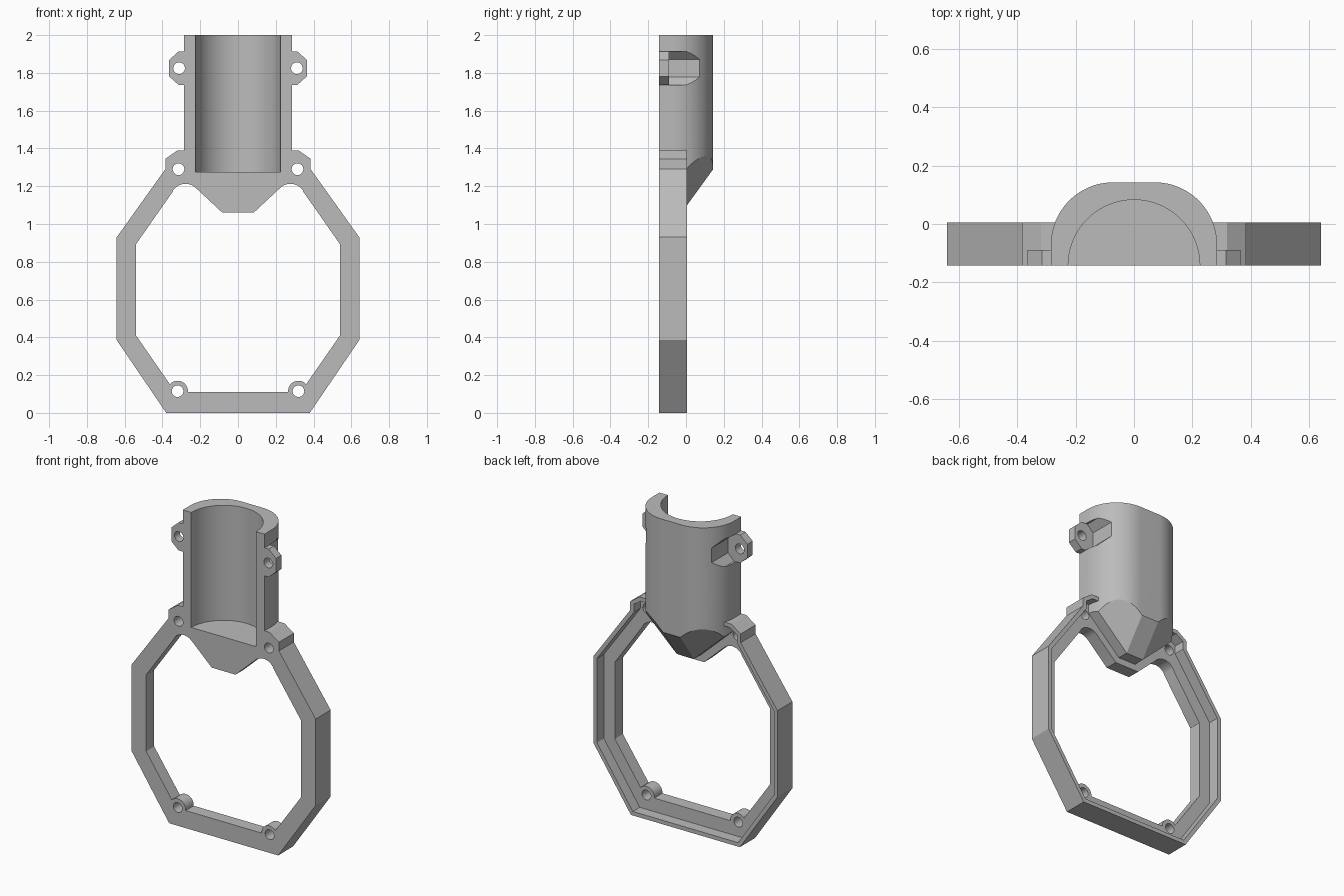
import bpy, bmesh, math
from mathutils import Vector

cube = bpy.data.objects.get("Cube")
if cube:
    bpy.data.objects.remove(cube, do_unlink=True)

FRONT, LEDGE, BACK = -0.143, -0.063, 0.006

grey = bpy.data.materials.new("plain grey")
grey.use_nodes = True
grey.diffuse_color = (0.5, 0.5, 0.5, 1)
grey.node_tree.nodes["Principled BSDF"].inputs["Base Color"].default_value = (0.5, 0.5, 0.5, 1)


def arc(cx, cy, r, start, end, n):
    angles = [math.radians(start + (end - start) * i / n) for i in range(n + 1)]
    return [(cx + r * math.cos(a), cy + r * math.sin(a)) for a in angles]


def mirrored(half):
    return half + [(-x, v) for x, v in reversed(half)]


def to_object(name, bm):
    bmesh.ops.recalc_face_normals(bm, faces=bm.faces[:])
    mesh = bpy.data.meshes.new(name)
    bm.to_mesh(mesh)
    bm.free()
    obj = bpy.data.objects.new(name, mesh)
    bpy.context.collection.objects.link(obj)
    mesh.materials.append(grey)
    return obj


def prism_mesh(points, axis, low, high):
    """Extrude a closed outline along y or z."""
    bm = bmesh.new()
    place = (lambda u, v, w: (u, w, v)) if axis == "y" else (lambda u, v, w: (u, v, w))
    face = bm.faces.new([bm.verts.new(place(u, v, low)) for u, v in points])
    new = bmesh.ops.extrude_face_region(bm, geom=[face])["geom"]
    bmesh.ops.translate(bm, verts=[g for g in new if isinstance(g, bmesh.types.BMVert)],
                        vec=place(0, 0, high - low))
    return bm


def prism(name, points, axis, low, high):
    return to_object(name, prism_mesh(points, axis, low, high))


def combine(target, other, operation):
    mod = target.modifiers.new(operation.lower(), "BOOLEAN")
    mod.operation, mod.solver, mod.object = operation, "EXACT", other
    bpy.context.view_layer.objects.active = target
    bpy.ops.object.modifier_apply(modifier=mod.name)
    bpy.data.objects.remove(other, do_unlink=True)


# Octagonal frame with shoulder tabs
outer = [(0.38, 0), (0.642, 0.385), (0.642, 0.93), (0.385, 1.29),
         (0.385, 1.345), (0.32, 1.39), (0.2, 1.39)]
frame = prism("frame", mirrored(outer), "y", FRONT, BACK)

# Recess in the back leaves a thin outer lip
inset = [(0.367, 0.025), (0.617, 0.393), (0.617, 0.922), (0.36, 1.282),
         (0.36, 1.332), (0.312, 1.365), (0.2, 1.365)]
combine(frame, prism("recess", mirrored(inset), "y", LEDGE, 0.3), "DIFFERENCE")

# Opening, scalloped around the two lower screw bosses
opening = arc(0.32, 0.115, 0.055, 185, 42, 16)
opening += [(0.54, 0.41), (0.54, 0.893), (0.345, 1.172)]
opening += arc(0.278, 1.133, 0.08, 36, 128, 10) + [(0.083, 1.06)]
combine(frame, prism("opening", mirrored(opening), "y", -0.4, 0.4), "DIFFERENCE")

# Half-round socket body, tapered to a point below
section = [(0.285, FRONT)] + arc(0.071, -0.071, 0.214, 0, 90, 24)
bm = prism_mesh(mirrored(section), "z", 0.9, 2.0)
V_SLOPE, BACK_SLOPE = 0.93, 1.38
for side in (-1, 0, 1):
    for tilt in (0, BACK_SLOPE):
        cut = bmesh.ops.bisect_plane(
            bm, geom=bm.verts[:] + bm.edges[:] + bm.faces[:], dist=1e-5,
            plane_co=Vector((0.06 * side, BACK, 1.10)),
            plane_no=Vector((side * V_SLOPE, tilt, -1)), clear_outer=True)["geom_cut"]
        edges = [g for g in cut if isinstance(g, bmesh.types.BMEdge) and g.is_boundary]
        if edges:
            bmesh.ops.holes_fill(bm, edges=edges)
socket = to_object("socket", bm)

# Clamp ears with clearance pockets behind them
EAR_X, EAR_Z, EAR_BACK = 0.312, 1.825, -0.09
ear = [(0.25, -0.088), (0.315, -0.088), (0.365, -0.043),
       (0.365, 0.043), (0.315, 0.088), (0.25, 0.088)]
pocket = [(0.23, -0.046), (0.272, -0.088), (0.45, -0.088),
          (0.45, 0.088), (0.272, 0.088), (0.23, 0.046)]
for side in (-1, 1):
    for name, shape, low, high, operation in (
            ("pocket", pocket, EAR_BACK, 0.3, "DIFFERENCE"),
            ("ear", ear, FRONT, EAR_BACK, "UNION")):
        points = [(side * x, EAR_Z + z) for x, z in shape]
        combine(socket, prism(name, points, "y", low, high), operation)

combine(frame, socket, "UNION")

# Round bore of the socket
combine(frame, prism("bore", arc(0, FRONT, 0.226, 0, 360, 72)[:-1], "z", 1.275, 2.2), "DIFFERENCE")

# Screw holes
for x, z in ((0.32, 0.115), (0.315, 1.29), (EAR_X, EAR_Z)):
    for side in (-1, 1):
        hole = arc(side * x, z, 0.031, 0, 360, 24)[:-1]
        combine(frame, prism("hole", hole, "y", -0.4, LEDGE + 0.03), "DIFFERENCE")

# Smooth the curves, keep the edges crisp
frame.name = "socket_frame"
bpy.ops.object.select_all(action="DESELECT")
frame.select_set(True)
bpy.context.view_layer.objects.active = frame
bpy.ops.object.shade_smooth_by_angle(angle=math.radians(25))
